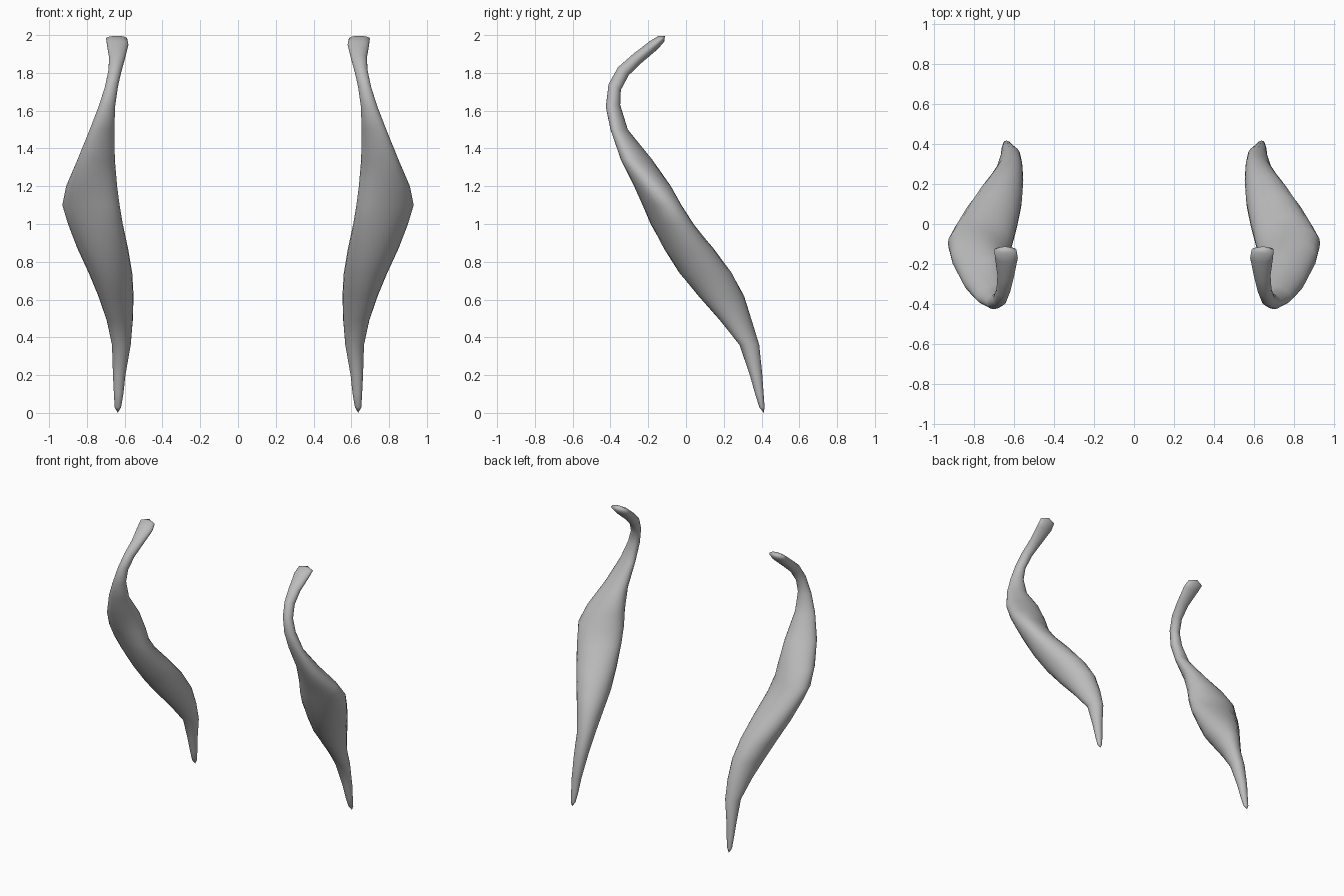
import bpy, bmesh, math

cube = bpy.data.objects.get("Cube")
if cube:
    bpy.data.objects.remove(cube)

grey = bpy.data.materials.new("neutral_grey")
grey.use_nodes = True
colour = (0.5, 0.5, 0.5, 1)
grey.diffuse_color = colour
grey.node_tree.nodes["Principled BSDF"].inputs["Base Color"].default_value = colour

# Cross-sections from foot to hooked tip:
# inner x, outer x, front edge (y, z), back edge (y, z), skew of the oval
SECTIONS = [
    (.619, .653, (.388, .03), (.416, .03), 0),
    (.607, .657, (.366, .1), (.411, .1), 0),
    (.596, .662, (.338, .2), (.404, .2), 0),
    (.568, .667, (.283, .36), (.388, .36), -.1),
    (.557, .695, (.18, .49), (.348, .49), -.3),
    (.553, .74, (.065, .62), (.307, .62), -.25),
    (.56, .79, (-.035, .74), (.243, .74), -.1),
    (.582, .85, (-.117, .87), (.146, .87), .05),
    (.61, .9, (-.187, 1), (.04, 1), .25),
    (.627, .93, (-.23, 1.1), (-.024, 1.1), .3),
    (.64, .91, (-.275, 1.2), (-.08, 1.2), .05),
    (.652, .85, (-.345, 1.34), (-.178, 1.34), -.35),
    (.655, .785, (-.4, 1.5), (-.308, 1.5), -.35),
    (.65, .737, (-.425, 1.62), (-.348, 1.63), -.15),
    (.636, .705, (-.41, 1.74), (-.345, 1.71), 0),
    (.617, .687, (-.36, 1.83), (-.303, 1.788), 0),
    (.598, .682, (-.28, 1.9), (-.233, 1.855), 0),
    (.58, .694, (-.19, 1.969), (-.148, 1.927), 0),
    (.587, .698, (-.145, 1.996), (-.114, 1.967), 0),
]
SIDES = 24


def section_ring(bm, side, section):
    """One skewed oval spanning the inner, outer, front and back edges."""
    inner, outer, front, back, skew = section
    ring = []
    for i in range(SIDES):
        a = math.tau * i / SIDES
        u = math.cos(a)
        v = skew * u + math.sqrt(1 - skew * skew) * math.sin(a)
        x = (inner + outer) / 2 + u * (outer - inner) / 2
        y, z = [(f + b) / 2 + v * (b - f) / 2 for f, b in zip(front, back)]
        ring.append(bm.verts.new((side * x, y, z)))
    return ring


def cap(bm, ring, point):
    tip = bm.verts.new(point)
    for i in range(SIDES):
        bm.faces.new((ring[i], ring[(i + 1) % SIDES], tip))


def build_strap(name, side):
    bm = bmesh.new()
    rings = [section_ring(bm, side, s) for s in SECTIONS]
    for low, high in zip(rings, rings[1:]):
        for i in range(SIDES):
            j = (i + 1) % SIDES
            bm.faces.new((low[i], low[j], high[j], high[i]))
    # Pointed foot and rounded hook end
    cap(bm, rings[0], (side * .637, .412, 0))
    cap(bm, rings[-1], (side * .645, -.112, 1.995))
    bmesh.ops.recalc_face_normals(bm, faces=bm.faces)
    for face in bm.faces:
        face.smooth = True
    mesh = bpy.data.meshes.new(name)
    bm.to_mesh(mesh)
    bm.free()
    mesh.materials.append(grey)
    bpy.context.collection.objects.link(bpy.data.objects.new(name, mesh))


# Mirrored pair of curved straps
build_strap("left_strap", 1)
build_strap("right_strap", -1)
